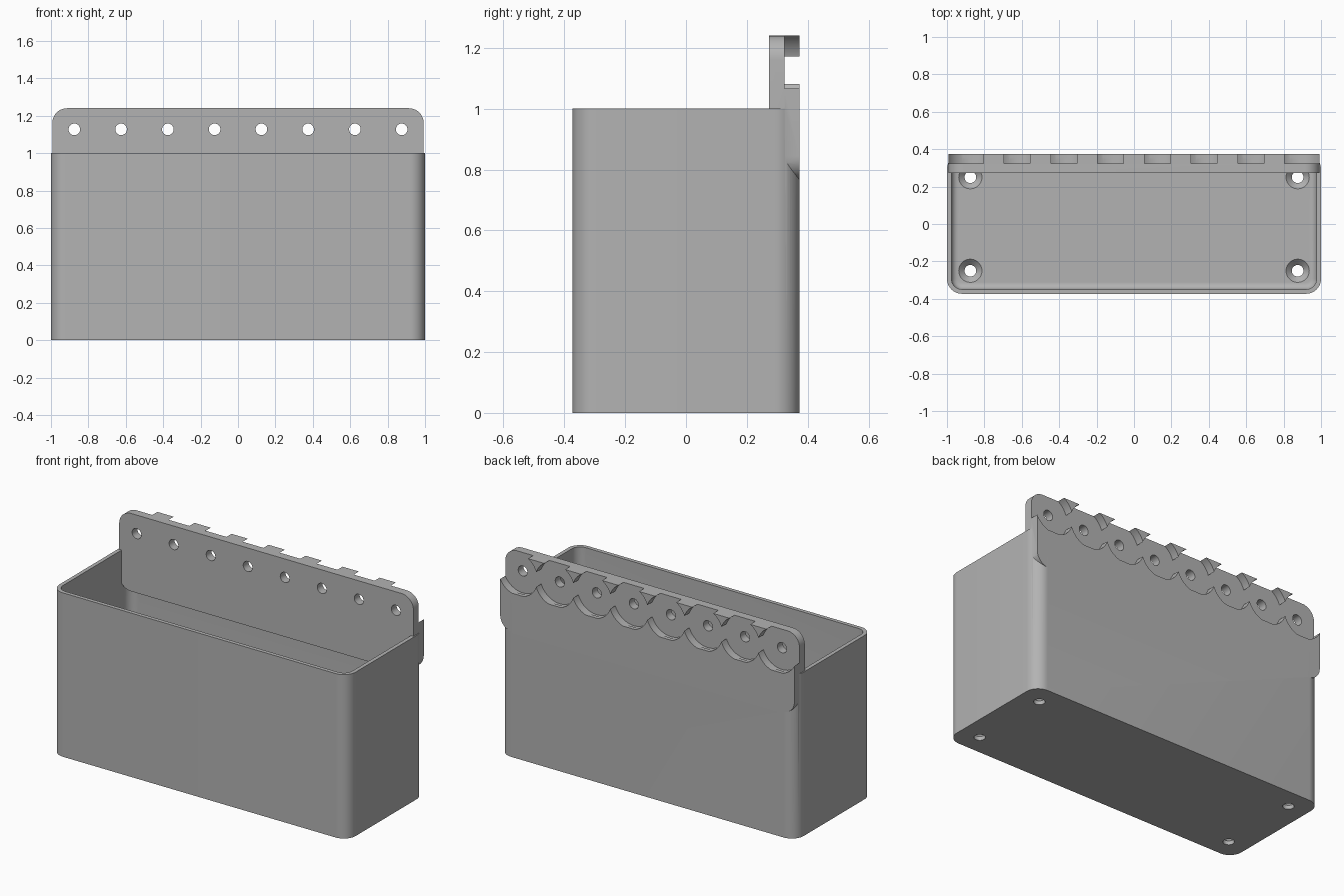
import bpy
import bmesh
import math
from mathutils import Matrix, Vector

cube = bpy.data.objects.get("Cube")
if cube:
    bpy.data.objects.remove(cube, do_unlink=True)

HALF_X, HALF_Y, HEIGHT = 1.0, 0.373, 1.0
PLATE_FRONT, POCKET_FLOOR = 0.273, 0.324
HOLE_Z, PITCH, COUNT = 1.127, 0.25, 8

grey = bpy.data.materials.new("matte_grey")
grey.use_nodes = True
colour = (0.45, 0.45, 0.45, 1)
grey.diffuse_color = colour
grey.node_tree.nodes["Principled BSDF"].inputs["Base Color"].default_value = colour


def make_object(name, bm):
    bmesh.ops.recalc_face_normals(bm, faces=bm.faces)
    mesh = bpy.data.meshes.new(name)
    bm.to_mesh(mesh)
    bm.free()
    mesh.materials.append(grey)
    obj = bpy.data.objects.new(name, mesh)
    bpy.context.collection.objects.link(obj)
    return obj


def rounded_rect(half_a, half_b, radius, steps=12):
    """Corner-rounded outline, counter-clockwise around the origin."""
    points = []
    for corner, (sa, sb) in enumerate([(1, 1), (-1, 1), (-1, -1), (1, -1)]):
        for i in range(steps + 1):
            t = math.radians(90) * (corner + i / steps)
            points.append((sa * (half_a - radius) + radius * math.cos(t),
                           sb * (half_b - radius) + radius * math.sin(t)))
    return points


def loft(name, rings):
    """Skin a list of equal-length rings and cap both ends."""
    bm = bmesh.new()
    loops = [[bm.verts.new(p) for p in ring] for ring in rings]
    for low, high in zip(loops, loops[1:]):
        for i in range(len(low)):
            j = (i + 1) % len(low)
            bm.faces.new((low[i], low[j], high[j], high[i]))
    bm.faces.new(loops[0])
    bm.faces.new(loops[-1])
    return make_object(name, bm)


def cylinder(name, centre, radius, depth, axis="Z", top_radius=None):
    bm = bmesh.new()
    turn = Matrix.Rotation(math.radians(90), 4, "X") if axis == "Y" else Matrix()
    bmesh.ops.create_cone(
        bm, cap_ends=True, segments=64, radius1=radius,
        radius2=radius if top_radius is None else top_radius,
        depth=depth, matrix=Matrix.Translation(Vector(centre)) @ turn)
    return make_object(name, bm)


def combine(target, tool, operation="DIFFERENCE"):
    """Apply a boolean and discard the tool object."""
    tool.hide_render = True
    mod = target.modifiers.new("boolean", "BOOLEAN")
    mod.operation, mod.solver, mod.object = operation, "EXACT", tool
    graph = bpy.context.evaluated_depsgraph_get()
    mesh = bpy.data.meshes.new_from_object(target.evaluated_get(graph))
    target.modifiers.clear()
    target.data = mesh
    bpy.data.objects.remove(tool, do_unlink=True)


# Open box: outer skin, rim, inner skin with a softened floor edge
sections = [(0, 0), (0, HEIGHT), (0.024, HEIGHT), (0.024, 0.09)]
for k in range(1, 7):
    a = math.radians(15 * k)
    sections.append((0.024 + 0.035 * (1 - math.cos(a)), 0.09 - 0.035 * math.sin(a)))
bin_body = loft("storage_bin", [
    [(x, y, z) for x, y in rounded_rect(HALF_X - d, HALF_Y - d, 0.08 - d)]
    for d, z in sections])

# Rounded back plate that rises above the rim
low, high = 0.765, 1.24
outline = rounded_rect(0.993, (high - low) / 2, 0.08)
plate = loft("back_plate", [
    [(x, y, z + (low + high) / 2) for x, z in outline]
    for y in (PLATE_FRONT, HALF_Y)])

# Overlapping round pockets on the rear, each with a screw hole
for i in range(COUNT):
    x = PITCH * (i - (COUNT - 1) / 2)
    combine(plate, cylinder("pocket_cutter", (x, POCKET_FLOOR + 0.1, HOLE_Z), 0.133, 0.2, "Y"))
    combine(plate, cylinder("hole_cutter", (x, 0.3, HOLE_Z), 0.031, 0.3, "Y"))

combine(bin_body, plate, "UNION")

# Countersunk holes in the floor corners
for sx in (-1, 1):
    for sy in (-1, 1):
        x, y = 0.875 * sx, 0.25 * sy
        combine(bin_body, cylinder("drain_cutter", (x, y, 0), 0.031, 0.3))
        combine(bin_body, cylinder("countersink_cutter", (x, y, 0.04), 0.031, 0.032, top_radius=0.063))

# Smooth curved surfaces, keep edges crisp
bpy.ops.object.select_all(action="DESELECT")
bin_body.select_set(True)
bpy.context.view_layer.objects.active = bin_body
bpy.ops.object.shade_smooth_by_angle(angle=math.radians(30))
